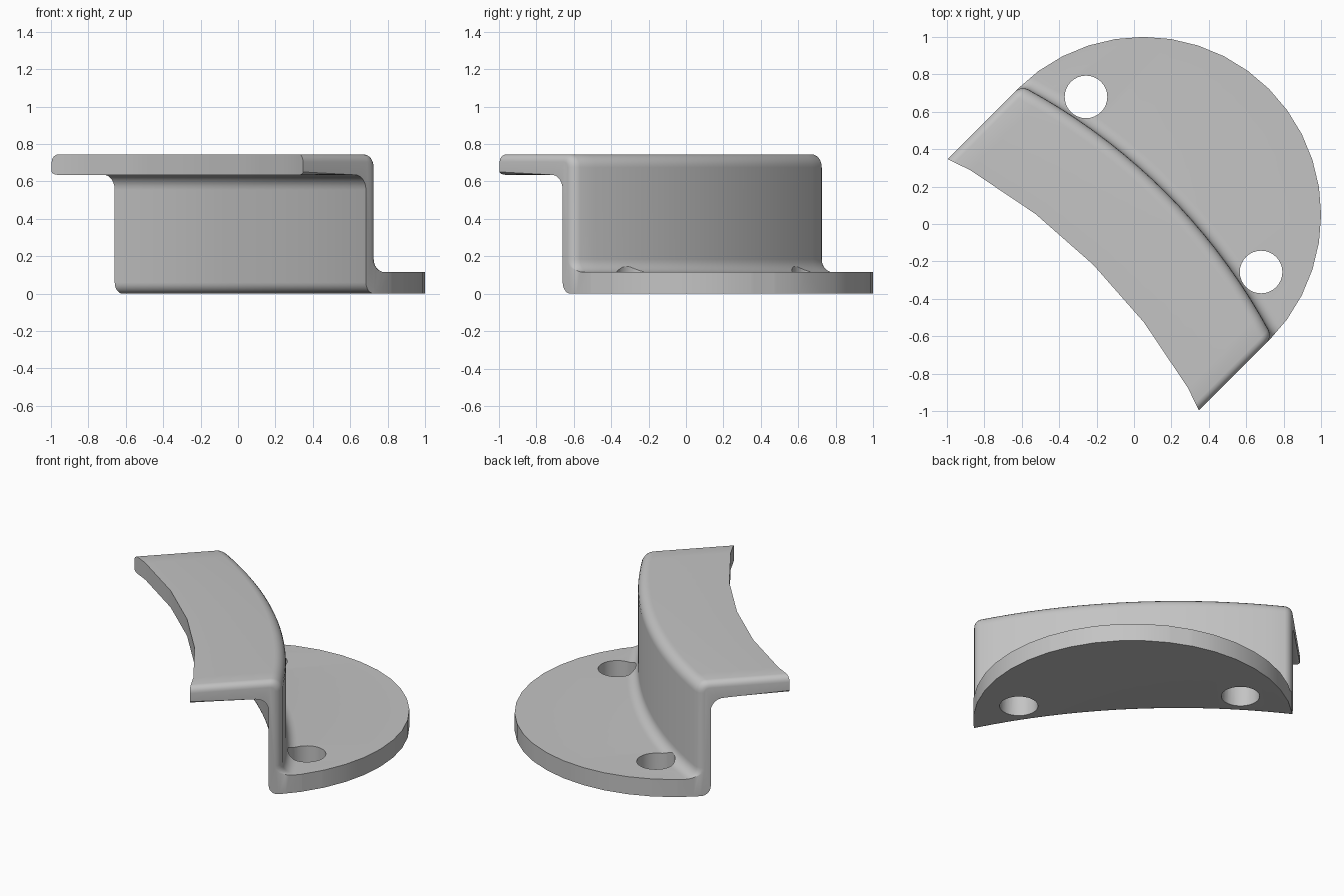
import bpy, bmesh
from math import sin, cos, pi, radians, sqrt
from mathutils import Matrix

cube = bpy.data.objects.get("Cube")
if cube:
    bpy.data.objects.remove(cube, do_unlink=True)

HALF = 0.95      # half width of the bracket
BEND = 3.2       # radius of the curved wall
EDGE = 0.04      # rounding of the side edges
OUTER, INNER = 0.24, 0.162   # faces of the wall at its middle
PLATE_LOW, PLATE_TOP, BASE_TOP = 0.635, 0.745, 0.115

grey = bpy.data.materials.new("plain grey")
grey.use_nodes = True
grey.diffuse_color = (0.55, 0.55, 0.55, 1)
grey.node_tree.nodes["Principled BSDF"].inputs["Base Color"].default_value = (0.55, 0.55, 0.55, 1)


def make_object(name, bm):
    bmesh.ops.recalc_face_normals(bm, faces=bm.faces)
    mesh = bpy.data.meshes.new(name)
    bm.to_mesh(mesh)
    bm.free()
    mesh.materials.append(grey)
    obj = bpy.data.objects.new(name, mesh)
    bpy.context.collection.objects.link(obj)
    return obj


def loft(name, rings):
    """Skin closed rings of points and cap both ends."""
    bm = bmesh.new()
    loops = [[bm.verts.new(p) for p in ring] for ring in rings]
    n = len(loops[0])
    for a, b in zip(loops, loops[1:]):
        for i in range(n):
            j = (i + 1) % n
            bm.faces.new((a[i], a[j], b[j], b[i]))
    bm.faces.new(loops[0])
    bm.faces.new(loops[-1])
    return make_object(name, bm)


def arc(cx, cz, r, start, end, rounding, steps=6):
    """Profile points on an arc; rounding gives the shrink direction."""
    pts = []
    for i in range(steps + 1):
        a = radians(start + (end - start) * i / steps)
        pts.append((cx + r * cos(a), cz + r * sin(a), *rounding(cos(a), sin(a)), "wall"))
    return pts


def sag(v):
    return BEND - sqrt(BEND * BEND - v * v)


def coarse_sag(v):
    """The free edge of the top plate is made of a few straight runs."""
    step = 0.41
    i = int(abs(v) / step + 1e-6)
    t = abs(v) / step - i
    return sag(i * step) * (1 - t) + sag((i + 1) * step) * t


# Z-shaped cross-section: top plate, upright wall, base
profile = [(-0.308, PLATE_LOW, 0, -0.4, "tip"), (-0.308, PLATE_TOP, 0, 1, "tip")]
profile += arc(OUTER - 0.07, PLATE_TOP - 0.07, 0.07, 90, 0, lambda c, s: (c, s))
profile += arc(OUTER + 0.07, BASE_TOP + 0.07, 0.07, 180, 270, lambda c, s: (-c, 0))
profile += [(1.2, BASE_TOP, 0, 0, "base"), (1.2, 0, 0, 0, "base")]
profile += arc(INNER + 0.06, 0.06, 0.06, 270, 180, lambda c, s: (0, 0))
profile += arc(INNER - 0.08, PLATE_LOW - 0.08, 0.08, 0, 90, lambda c, s: (0, 0))

# Stations across the width, with rounded ends
side = [(0.1025 * i, 0) for i in range(1, 9)]
for i in range(5):
    a = pi / 2 * i / 4
    side.append((HALF - EDGE + EDGE * sin(a), EDGE * (1 - cos(a))))
stations = [(-v, d) for v, d in reversed(side)] + [(0, 0)] + side

shift = {"tip": coarse_sag, "wall": sag, "base": lambda v: 0}
rings = [[(u - shift[kind](v) - d * nu, v, z - d * nz) for u, z, nu, nz, kind in profile]
         for v, d in stations]
bracket = loft("bracket", rings)

# Round outline that trims the base
R = HALF + 0.001
outline = [(-1, -1.2), (0.07, -1.2)]
outline += [(0.07 + R * cos(t), R * sin(t)) for t in (-pi / 2 + pi * i / 20 for i in range(21))]
outline += [(0.07, 1.2), (-1, 1.2)]
trim = loft("base_outline", [[(x, y, z) for x, y in outline] for z in (-0.2, 1)])


def cut(operation, cutter):
    cutter.hide_render = True
    mod = bracket.modifiers.new(cutter.name, "BOOLEAN")
    mod.operation = operation
    mod.solver = "EXACT"
    mod.object = cutter
    bpy.context.view_layer.objects.active = bracket
    bpy.ops.object.modifier_apply(modifier=mod.name)
    bpy.data.objects.remove(cutter, do_unlink=True)


cut("INTERSECT", trim)

# Two screw holes
for v in (-0.662, 0.662):
    ring = [(0.299 + 0.114 * cos(2 * pi * i / 32), v + 0.114 * sin(2 * pi * i / 32)) for i in range(32)]
    cut("DIFFERENCE", loft("screw_hole", [[(x, y, z) for x, y in ring] for z in (-0.1, 0.3)]))

# Turn the bracket onto the diagonal and smooth the curves
bracket.data.transform(Matrix.Rotation(pi / 4, 4, "Z"))
bpy.ops.object.select_all(action="DESELECT")
bracket.select_set(True)
bpy.context.view_layer.objects.active = bracket
bpy.ops.object.shade_smooth_by_angle(angle=radians(30))
